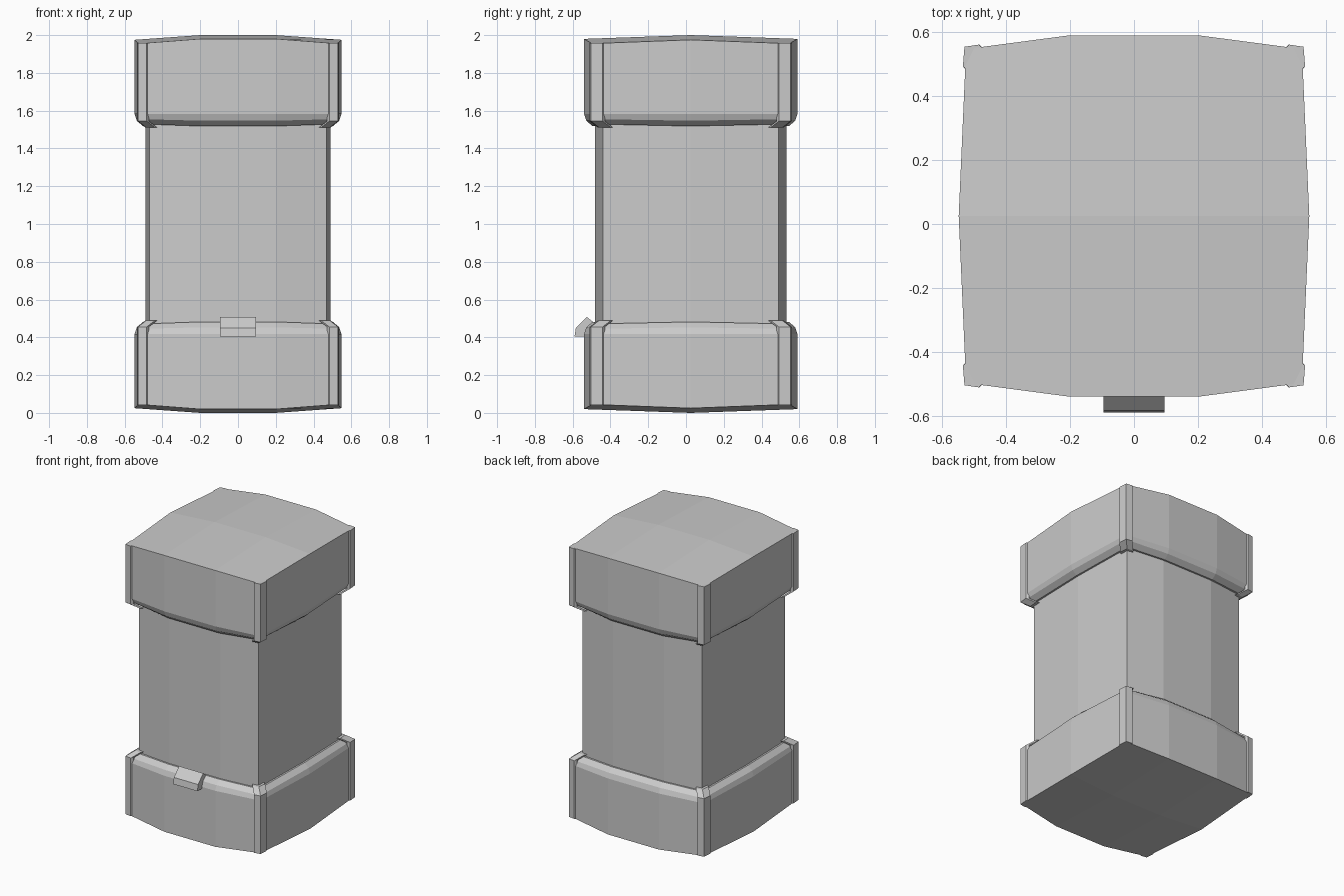
import bpy, bmesh

if "Cube" in bpy.data.objects:
    bpy.data.objects.remove(bpy.data.objects["Cube"])

YC = 0.025  # shell centre in y (the latch shifts the overall bounds)


def finish(name, verts, faces):
    me = bpy.data.meshes.new(name)
    bm = bmesh.new()
    vs = [bm.verts.new(v) for v in verts]
    for f in faces:
        bm.faces.new([vs[i] for i in f])
    bmesh.ops.recalc_face_normals(bm, faces=bm.faces)
    bm.to_mesh(me)
    bm.free()
    ob = bpy.data.objects.new(name, me)
    bpy.context.collection.objects.link(ob)
    return ob


def side_quads(n, rings):
    return [(r * n + i, r * n + (i + 1) % n, (r + 1) * n + (i + 1) % n, (r + 1) * n + i)
            for r in range(rings - 1) for i in range(n)]


def loft(name, rings):
    n = len(rings[0])
    last = (len(rings) - 1) * n
    faces = side_quads(n, len(rings))
    faces += [tuple(range(n)), tuple(range(last, last + n))]
    return finish(name, [v for r in rings for v in r], faces)


def ring(d, z, zf=0.0, zs=0.0):
    """Bulged square outline inset by d; zf / zs raise the front and side middles."""
    cx, cy, bx, by = 0.525 - d, 0.522 - d, 0.548 - d, 0.565 - d
    half = [(-cx, -cy, z), (-0.2, -by, z + zf), (0.2, -by, z + zf), (cx, -cy, z), (bx, 0, z + zs)]
    pts = half + [(-x, -y, h) for x, y, h in half]
    return [(x, y + YC, h) for x, y, h in pts]


def flip(pts, on):
    return [(x, y, 2 - z) if on else (x, y, z) for x, y, z in pts]


# Bulged end caps, built as the top one and mirrored for the bottom
def cap(name, bottom):
    rings = [ring(0, 1.955, 0.025, 0.02), ring(0, 1.583),
             ring(0.012, 1.555, -0.008, -0.008), ring(0.045, 1.528, -0.01, -0.01),
             ring(0.1, 1.528, -0.01, -0.01)]
    verts = [v for r in rings for v in r] + [(-0.2, YC, 2.0), (0.2, YC, 2.0)]
    L, R = len(verts) - 2, len(verts) - 1
    faces = side_quads(10, len(rings))
    faces += [(0, 1, L, 9), (1, 2, R, L), (2, 3, 4, R), (R, 4, 5, 6), (L, R, 6, 7), (9, L, 7, 8)]
    faces.append(tuple(range(40, 50)))
    finish(name, flip(verts, bottom), faces)


# Corner guards wrapping each vertical cap edge and its lip
def guard(name, sx, sy, bottom):
    sec = [(0.53, 0.529), (0.484, 0.536), (0.472, 0.52), (0.472, 0.455), (0.52, 0.455), (0.535, 0.467)]
    rings = []
    for z, d in ((1.957, 0.0), (1.545, 0.0), (1.51, 0.045)):
        rings.append(flip([(sx * (x - d), YC + sy * (y - d), z) for x, y in sec], bottom))
    loft(name, rings)


for label, bottom in (("top", False), ("bottom", True)):
    cap(label + "_cap", bottom)
    for sx, xn in ((-1, "left"), (1, "right")):
        for sy, yn in ((-1, "front"), (1, "back")):
            guard(f"{label}_guard_{yn}_{xn}", sx, sy, bottom)

# Main body between the caps
loft("body", [ring(0.057, 0.45), ring(0.057, 1.55)])

# Front latch on the lower lip
prof = [(-0.59, 0.405), (-0.583, 0.45), (-0.525, 0.508), (-0.49, 0.48), (-0.52, 0.405)]
loft("latch", [[(x, y, z) for y, z in prof] for x in (-0.095, 0.095)])
